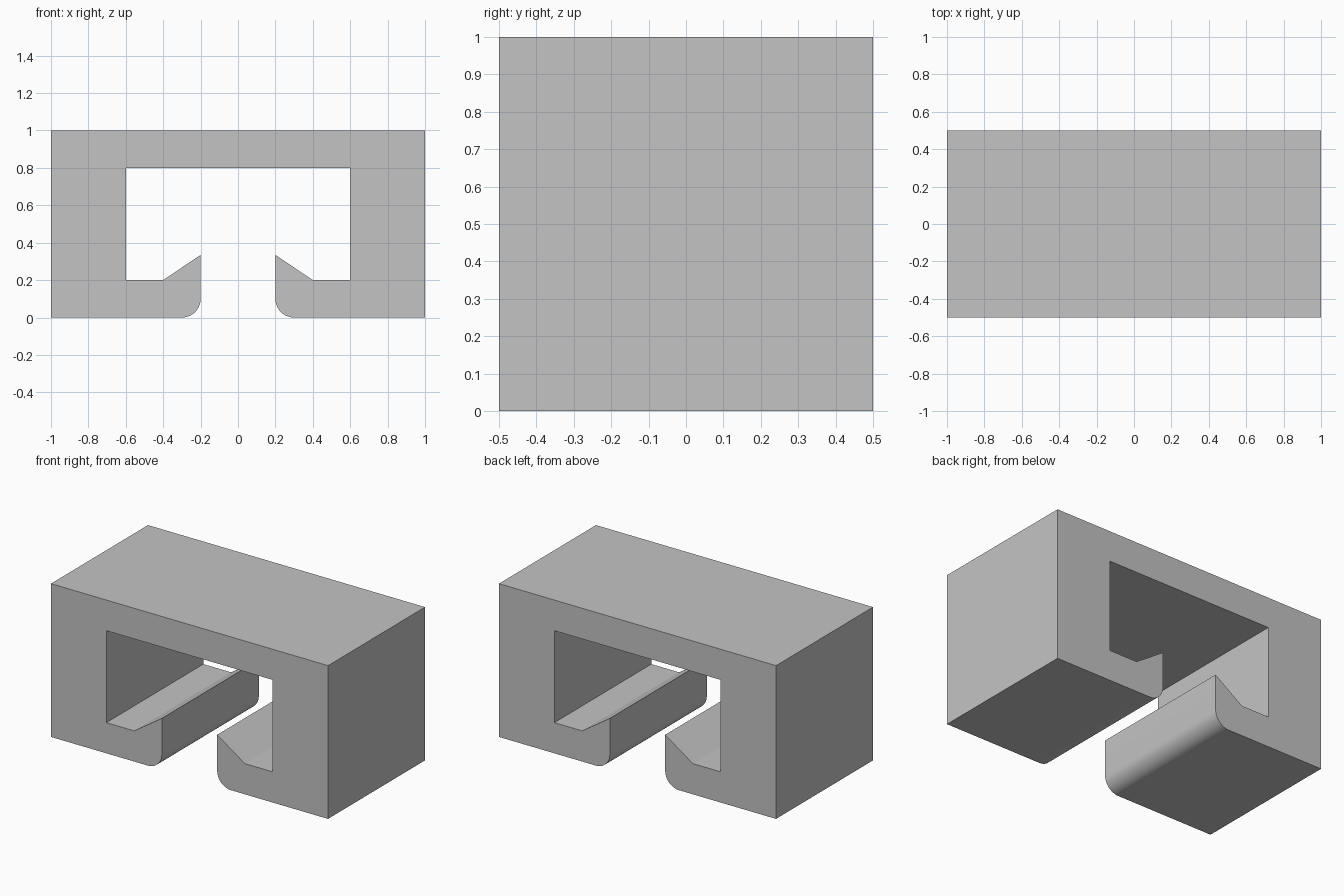
import bpy
import bmesh
from math import sin, cos, pi

cube = bpy.data.objects.get("Cube")
if cube:
    bpy.data.objects.remove(cube, do_unlink=True)

DEPTH = 1.0
RADIUS = 0.1
ARC_STEPS = 16

# Plain grey material
grey = bpy.data.materials.new("plain_grey")
grey.use_nodes = True
colour = (0.55, 0.55, 0.55, 1)
grey.diffuse_color = colour
grey.node_tree.nodes["Principled BSDF"].inputs["Base Color"].default_value = colour

# Half profile: outer wall, rounded lip bottom, pointed hook, inner channel
half = [(1, 1), (1, 0)]
for i in range(ARC_STEPS + 1):
    a = pi / 2 * i / ARC_STEPS
    half.append((0.2 + RADIUS - RADIUS * sin(a), RADIUS - RADIUS * cos(a)))
half += [(0.2, 0.335), (0.4, 0.2), (0.6, 0.2), (0.6, 0.8)]

# Mirror into the full section, then extrude along y
section = half + [(-x, z) for x, z in reversed(half)]
bm = bmesh.new()
face = bm.faces.new([bm.verts.new((x, -DEPTH / 2, z)) for x, z in section])
extruded = bmesh.ops.extrude_face_region(bm, geom=[face])["geom"]
moved = [v for v in extruded if isinstance(v, bmesh.types.BMVert)]
bmesh.ops.translate(bm, verts=moved, vec=(0, DEPTH, 0))
bmesh.ops.recalc_face_normals(bm, faces=bm.faces)

# Split the end caps cleanly into triangles
caps = [f for f in bm.faces if len(f.verts) > 4]
bmesh.ops.triangulate(bm, faces=caps)

mesh = bpy.data.meshes.new("slotted_clip")
bm.to_mesh(mesh)
bm.free()
mesh.materials.append(grey)
clip = bpy.data.objects.new("slotted_clip", mesh)
bpy.context.collection.objects.link(clip)

# Smooth lip rounding, crisp edges elsewhere
bpy.ops.object.select_all(action="DESELECT")
clip.select_set(True)
bpy.context.view_layer.objects.active = clip
bpy.ops.object.shade_smooth_by_angle(angle=pi / 9)
